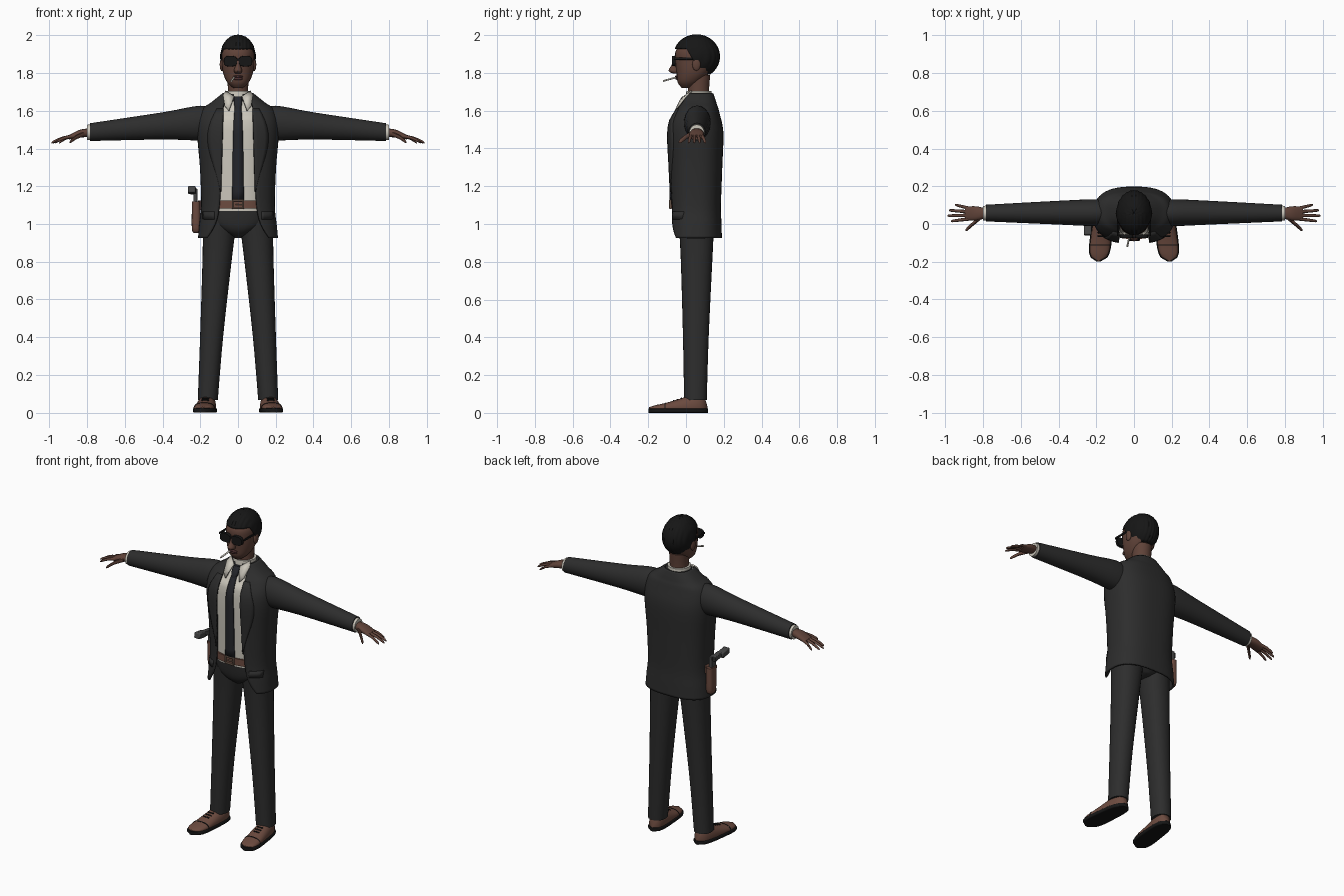
import bpy, bmesh
from math import sin, cos, acos, pi, radians, copysign
from mathutils import Matrix

if "Cube" in bpy.data.objects:
    bpy.data.objects.remove(bpy.data.objects["Cube"])
parts = []


def material(name, *rgb):
    colour = (*(rgb if len(rgb) > 1 else rgb * 3), 1)
    made = bpy.data.materials.new(name)
    made.use_nodes = True
    made.diffuse_color = colour
    made.node_tree.nodes["Principled BSDF"].inputs["Base Color"].default_value = colour
    return made


CLOTH = material("charcoal cloth", .026)
BLACK = material("black", .008)
TIE = material("dark tie", .018, .019, .024)
SKIN = material("brown skin", .115, .055, .04)
LIPS = material("dark lips", .075, .03, .03)
WHITE = material("off white", .6, .57, .5)
LEATHER = material("brown leather", .15, .07, .05)
METAL = material("gun metal", .06)
BRASS = material("dull brass", .22, .15, .11)


def finish(name, colour, mesh, mirror=False, thick=0, bevel=0):
    bmesh.ops.recalc_face_normals(mesh, faces=mesh.faces)
    data = bpy.data.meshes.new(name)
    mesh.to_mesh(data)
    mesh.free()
    data.materials.append(colour)
    part = bpy.data.objects.new(name, data)
    bpy.context.collection.objects.link(part)
    if thick:
        solid = part.modifiers.new("Thickness", "SOLIDIFY")
        solid.thickness, solid.offset = thick, 0
    if bevel:
        edge = part.modifiers.new("Bevel", "BEVEL")
        edge.width, edge.segments = bevel, 2
    if mirror:
        part.modifiers.new("Mirror", "MIRROR")
    parts.append(part)


def grid(name, colour, rows, wrap=False, caps=False, **options):
    """Skin rows of points into a surface."""
    mesh = bmesh.new()
    verts = [[mesh.verts.new(point) for point in row] for row in rows]
    count = len(rows[0])
    for low, high in zip(verts, verts[1:]):
        for i in range(count if wrap else count - 1):
            j = (i + 1) % count
            mesh.faces.new((low[i], low[j], high[j], high[i]))
    if caps:
        mesh.faces.new(verts[0])
        mesh.faces.new(verts[-1])
    finish(name, colour, mesh, **options)


def smooth(keys, steps=4):
    """Fill in a flowing curve through a few key rows."""
    out, last = [], len(keys) - 1
    for i in range(last):
        near = [keys[max(0, min(last, i + k))] for k in (-1, 0, 1, 2)]
        for s in range(steps):
            t = s / steps
            out.append([b + t / 2 * (c - a + t * (2*a - 5*b + 4*c - d + t * (3*(b - c) + d - a)))
                        for a, b, c, d in zip(*near)])
    return out + [list(keys[-1])]


def power(value, n):
    return copysign(abs(value) ** (2 / n), value)


def mix(a, b, t):
    return a + (b - a) * t


def loft(name, colour, keys, axis="z", n=2.0, seg=28, steps=4, floor=0, **options):
    """Key rings are (x, y, z, first radius, second radius) across an axis."""
    rows = []
    for x, y, z, first, second in smooth(keys, steps):
        row = []
        for i in range(seg):
            turn = 2 * pi * i / seg
            u, v = first * power(cos(turn), n), second * power(sin(turn), n)
            dx, dy, dz = {"z": (u, v, 0), "x": (0, u, v), "y": (u, 0, v)}[axis]
            row.append((x + dx, y + dy, max(floor, z + dz)))
        rows.append(row)
    grid(name, colour, rows, wrap=True, caps=True, **options)


def stack(name, colour, levels, **options):
    """Centred upright form from levels of (height, front, back, half width)."""
    loft(name, colour, [(0, (front + back) / 2, z, wide, (back - front) / 2)
                        for z, front, back, wide in levels], **options)


def ball(name, colour, centre, radii, **options):
    mesh = bmesh.new()
    place = Matrix.Translation(centre) @ Matrix.Diagonal((*radii, 1))
    bmesh.ops.create_uvsphere(mesh, u_segments=20, v_segments=12, radius=1, matrix=place)
    finish(name, colour, mesh, **options)


def box(name, colour, centre, size, tilt=0, bevel=.003, **options):
    mesh = bmesh.new()
    turn = Matrix.Rotation(radians(tilt), 4, "X")
    bmesh.ops.create_cube(mesh, size=1, matrix=Matrix.Translation(centre) @ turn @ Matrix.Diagonal((*size, 1)))
    finish(name, colour, mesh, bevel=bevel, **options)


# Jacket body: height, half width, half depth, half opening
SQUARE = 2.6
COAT = smooth([(.925, .207, .135, .165), (1, .2, .133, .12), (1.1, .19, .13, .098), (1.3, .197, .137, .088),
               (1.5, .212, .142, .086), (1.6, .19, .11, .08), (1.64, .14, .09, .072), (1.69, .078, .072, .06)])


def coat_centre(z):
    return mix(.05, .068, max(0, min(1, (z - 1.55) * 10)))


def coat_front(x, z, lift=.007):
    low, high = next(pair for pair in zip(COAT, COAT[1:]) if pair[0][0] <= z <= pair[1][0])
    t = (z - low[0]) / (high[0] - low[0])
    wide, deep = mix(low[1], high[1], t), mix(low[2], high[2], t)
    return (x, coat_centre(z) - deep * max(0, 1 - abs(x / wide) ** SQUARE) ** (1 / SQUARE) - lift, z)


rows = []
for z, wide, deep, opening in COAT:
    start = -acos((opening / wide) ** (SQUARE / 2))
    turns = [mix(start, pi - start, i / 48) for i in range(49)]
    rows.append([(wide * power(cos(a), SQUARE), coat_centre(z) + deep * power(sin(a), SQUARE), z) for a in turns])
grid("jacket_body", CLOTH, rows, thick=.01)

# Lapels swell towards the chest; pocket flaps follow the coat
rows = []
for i in range(15):
    t = i / 14
    inner = mix(.09, .077, t)
    width = .004 + .03 * t + .055 * sin(pi * t ** 1.5)
    rows.append([coat_front(inner + width * k / 4, mix(1.17, 1.61, t)) for k in range(5)])
grid("lapels", CLOTH, rows, thick=.01, mirror=True)
grid("pocket_flaps", CLOTH, [[coat_front(mix(.125, .185, k / 5), z) for k in range(6)] for z in (1.025, 1.065)],
     thick=.008, mirror=True)
stack("jacket_collar", CLOTH, [(1.635, -.004, .148, .088), (1.688, .001, .143, .077)])

# Sleeves, cuffs and hands
loft("sleeves", CLOTH, [(.12, .06, 1.53, .06, .075), (.2, .06, 1.535, .071, .092), (.4, .06, 1.52, .063, .072),
                        (.785, .058, 1.487, .044, .047)], axis="x", mirror=True)
loft("shirt_cuffs", WHITE, [(.77, .058, 1.487, .04, .042), (.8, .057, 1.485, .039, .041)],
     axis="x", steps=1, mirror=True)
loft("palms", SKIN, [(.79, .057, 1.485, .027, .022), (.84, .056, 1.478, .038, .021), (.895, .056, 1.46, .036, .012)],
     axis="x", n=2.4, seg=16, mirror=True)


def digit(name, root, tip, thick):
    """Tapering finger that arches a little and ends in a round tip."""
    keys = []
    for t in (0, .5, .9, 1):
        x, y, z = (mix(a, b, t) for a, b in zip(root, tip))
        radius = thick * (1 - t / 3) * (.4 if t == 1 else 1)
        keys.append((x, y, z + .03 * t * (1 - t), radius, radius))
    loft(name, SKIN, keys, axis="x", seg=10, steps=2, mirror=True)


for i, finger in enumerate(("index", "middle", "ring", "little")):
    fan, y = i - 1.2, .028 + .018 * i
    digit(finger + "_fingers", (.87, y, 1.467), (.99 - .013 * fan * fan, y + .011 * fan, 1.43), .01)
digit("thumbs", (.815, .035, 1.477), (.893, -.034, 1.432), .014)

# Shirt, collar and tie
stack("shirt", WHITE, [(1.07, -.07, .16, .15), (1.5, -.075, .17, .165), (1.59, -.045, .155, .14),
                       (1.65, -.005, .135, .066)], n=SQUARE)
stack("collar_band", WHITE, [(1.64, -.005, .137, .068), (1.705, .002, .134, .067)], steps=1)
grid("collar_points", WHITE, [[(.022, -.008, 1.675), (.066, .03, 1.705)], [(.03, -.032, 1.65), (.079, .004, 1.68)],
                              [(.048, -.055, 1.6), (.07, -.04, 1.625)]], thick=.009, mirror=True)
blade = smooth([(1.12, .031, -.082), (1.4, .027, -.086), (1.53, .023, -.083), (1.63, .016, -.035)])
grid("tie", TIE, [[(side * half, y + .004 * abs(side), z) for side in (-1, 0, 1)] for z, half, y in blade], thick=.008)
stack("tie_knot", TIE, [(1.61, -.05, -.02, .014), (1.64, -.042, -.01, .022), (1.675, -.02, .01, .02)], n=3, seg=16)

# Trousers, belt and buckle
stack("trouser_hips", CLOTH, [(.935, -.015, .125, .03), (.965, -.045, .155, .1), (1.01, -.06, .164, .155),
                              (1.1, -.07, .16, .16)], n=2.4)
loft("trouser_legs", CLOTH, [(.16, .05, .068, .053, .06), (.14, .052, .4, .061, .068), (.11, .056, .82, .078, .084),
                             (.096, .055, 1.02, .09, .095)], n=2.2, mirror=True)
stack("belt", LEATHER, [(1.083, -.08, .17, .162), (1.125, -.08, .17, .162)], n=SQUARE, steps=1, seg=40)
box("buckle_sides", BRASS, (.028, -.083, 1.104), (.008, .012, .05), mirror=True)
for label, offset in (("lower", -.021), ("upper", .021)):
    box(f"buckle_{label}_bar", BRASS, (0, -.083, 1.104 + offset), (.06, .012, .008))
box("buckle_prong", BRASS, (.006, -.084, 1.104), (.04, .008, .006))


# Shoes: rounded plan, tall at the ankle and low at the toe
def shoe(t):
    """Centre x, y, half width and height at a fraction from heel to toe."""
    ends = abs(2 * t - 1)
    half = mix(.042, .053, t) * (1 - ends ** 4) ** .5
    top = mix(.105, .04, t * t * (3 - 2 * t)) * (1 - ends ** 12) ** .5
    return mix(.156, .188, t), mix(.115, -.196, t), half + .005, max(.03, top)


def shoe_rings(start, end, count, grow=0):
    for i in range(count):
        x, y, half, top = shoe(mix(start, end, i / (count - 1)))
        yield x, y, .025, half + grow, top - .025 + grow


loft("shoes", LEATHER, list(shoe_rings(0, 1, 16)), axis="y", n=2.3, steps=1, floor=.02, mirror=True)
loft("toe_cap_seams", BLACK, list(shoe_rings(.72, .735, 2, .002)), axis="y", n=2.3, steps=1, floor=.02, mirror=True)
loft("shoe_soles", BLACK, [(x, y * 1.015, .012, half + .005, .012) for x, y, _, half, _ in shoe_rings(0, 1, 16)],
     axis="y", n=6, steps=1, mirror=True)
for i in range(3):
    x, y, _, top = shoe(.45 + .065 * i)
    box(f"laces_{i + 1}", BLACK, (x, y, top), (.04, .008, .007), tilt=20, mirror=True)

# Head and face
stack("head", SKIN, [(1.72, -.022, .03, .024), (1.75, -.044, .075, .057), (1.8, -.05, .125, .079),
                     (1.86, -.056, .155, .086), (1.92, -.053, .153, .083), (1.975, 0, .105, .042)], n=2.25)
stack("neck", SKIN, [(1.62, .008, .128, .058), (1.7, .01, .122, .054), (1.79, .012, .128, .056)])
stack("nose", SKIN, [(1.797, -.07, -.04, .014), (1.812, -.092, -.038, .022), (1.845, -.075, -.04, .012),
                     (1.88, -.062, -.042, .01)], seg=16)
ball("upper_lip", LIPS, (0, -.046, 1.781), (.028, .012, .007))
ball("lower_lip", LIPS, (0, -.044, 1.77), (.025, .012, .008))
ball("ears", SKIN, (.086, .055, 1.845), (.011, .022, .034), mirror=True)
loft("cigarette", WHITE, [(-.02, -.045, 1.778, .005, .005), (-.036, -.122, 1.757, .005, .005)],
     axis="y", seg=10, steps=1)

# Braided hair cap with ridges running front to back and a shaped hairline
rows = []
for j in range(15):
    row = []
    for i in range(96):
        turn = 2 * pi * i / 96
        behind = max(0, min(1, (sin(turn) + .45) / .75))
        rise = radians(mix(mix(21, -55, behind), 89.5, j / 14))
        dx, dy, dz = cos(turn) * cos(rise), sin(turn) * cos(rise), sin(rise)
        ridge = .975 + .035 * abs(cos(dx * 15))
        row.append((dx * .092 * ridge, .056 + dy * .12 * ridge, 1.887 + dz * .113 * ridge))
    rows.append(row)
grid("braided_hair", BLACK, rows, wrap=True, thick=.006)

# Sunglasses
loft("lenses", BLACK, [(.04, -.055, 1.863, .036, .028), (.04, -.073, 1.863, .035, .027)],
     axis="y", n=3, steps=1, mirror=True)
box("glasses_bridge", BLACK, (0, -.066, 1.873), (.03, .012, .01))
box("glasses_temples", BLACK, (.086, -.002, 1.876), (.007, .125, .013), mirror=True)

# Holster with pistol on the right hip
loft("holster", LEATHER, [(-.222, .068, .952, .012, .016), (-.222, .067, .98, .023, .031),
                          (-.222, .064, 1.12, .022, .037)], n=2.8)
box("holster_loop", LEATHER, (-.198, .066, 1.1), (.03, .04, .05))
box("pistol_slide", METAL, (-.226, .058, 1.145), (.022, .045, .085))
box("pistol_frame", METAL, (-.238, .035, 1.175), (.03, .07, .03), tilt=-8)
box("pistol_grip", METAL, (-.245, -.025, 1.18), (.04, .07, .036), tilt=-8, bevel=.006)

# Smooth shading with sharp edges kept
bpy.ops.object.select_all(action="DESELECT")
for part in parts:
    part.select_set(True)
bpy.context.view_layer.objects.active = parts[0]
bpy.ops.object.shade_smooth_by_angle(angle=radians(40))
